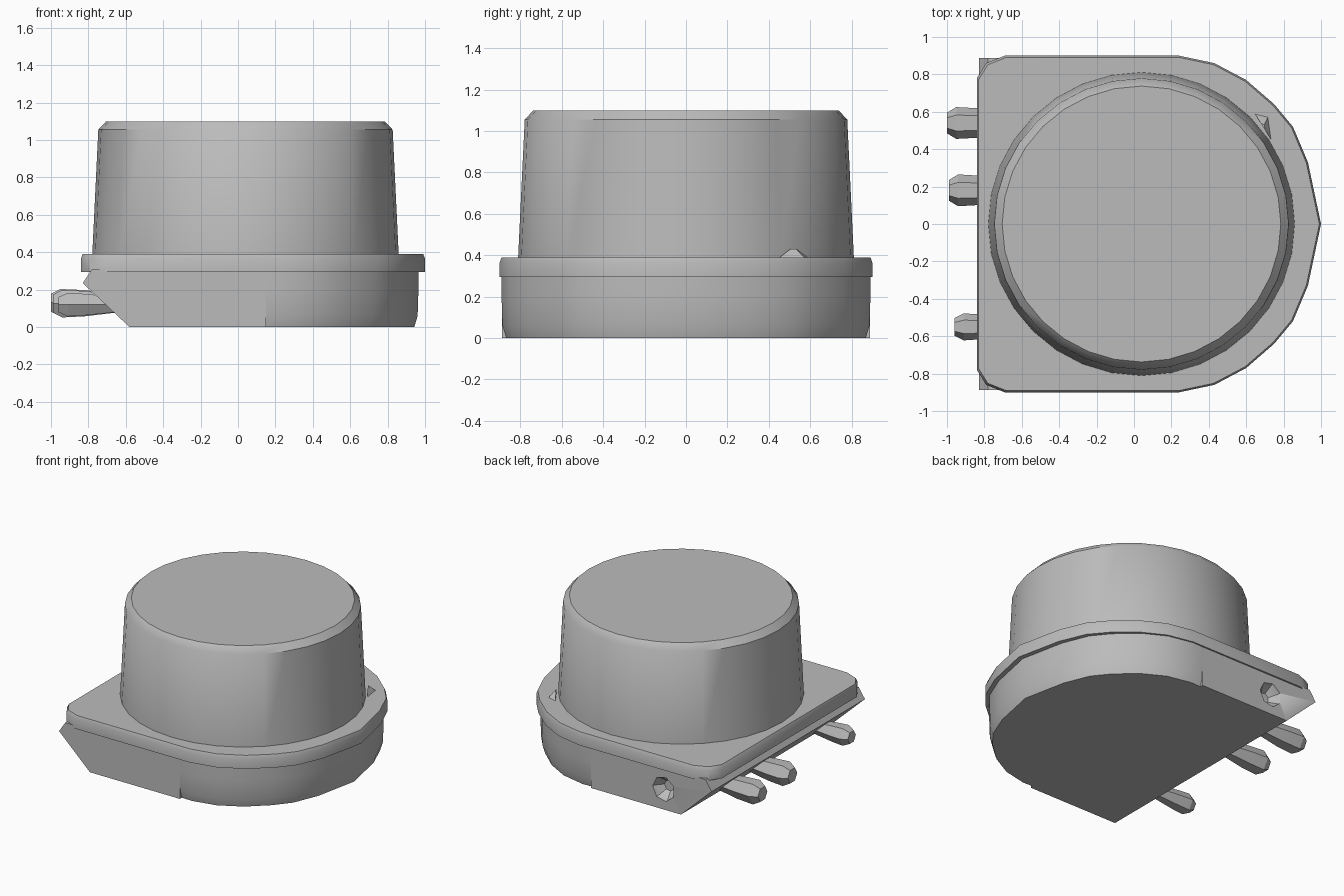
import bpy, bmesh, math

cube = bpy.data.objects.get("Cube")
if cube:
    bpy.data.objects.remove(cube, do_unlink=True)

grey = bpy.data.materials.new("plain grey")
grey.use_nodes = True
grey.diffuse_color = (0.5, 0.5, 0.5, 1)
grey.node_tree.nodes["Principled BSDF"].inputs["Base Color"].default_value = (0.5, 0.5, 0.5, 1)


def loft(name, rings, sharp=35):
    """Skin a stack of equal-length point rings and cap both ends."""
    bm = bmesh.new()
    loops = [[bm.verts.new(p) for p in ring] for ring in rings]
    n = len(loops[0])
    for a, b in zip(loops, loops[1:]):
        for i in range(n):
            j = (i + 1) % n
            bm.faces.new((a[i], a[j], b[j], b[i]))
    bm.faces.new(loops[0])
    bm.faces.new(loops[-1])
    bmesh.ops.recalc_face_normals(bm, faces=bm.faces)
    mesh = bpy.data.meshes.new(name)
    bm.to_mesh(mesh)
    bm.free()
    mesh.materials.append(grey)
    mesh.shade_smooth()
    mesh.set_sharp_from_angle(angle=math.radians(sharp))
    obj = bpy.data.objects.new(name, mesh)
    bpy.context.collection.objects.link(obj)
    return obj


def mirrored(half):
    """Close a half outline, given from +y round to the x axis."""
    return half + [(x, -y) for x, y in reversed(half) if y > 0]


def circle(r, z, cx=0.04, n=32):
    return [(cx + r * math.cos(math.tau * i / n), r * 0.99 * math.sin(math.tau * i / n), z)
            for i in range(n)]


round_end = [(0.24, 0.9), (0.43, 0.86), (0.6, 0.77), (0.75, 0.64),
             (0.85, 0.52), (0.93, 0.33), (1.0, 0)]

# Flange plate: square corners clipped on one end, rounded on the other
flange = mirrored([(-0.84, 0.78), (-0.79, 0.86), (-0.69, 0.9)] + round_end)


def flange_ring(inset, z):
    k = 1 - inset
    return [(0.08 + (x - 0.08) * k, y * k, z) for x, y in flange]


loft("flange_plate", [flange_ring(0, 0.295), flange_ring(0, 0.365), flange_ring(0.01, 0.39)])


# Rounded half of the base
def body_ring(inset, z):
    pts = mirrored([(0.12, 0.895)] + round_end)
    return [(0.12 + (x - 0.12) * (0.96 - inset), y * (0.99 - inset), z) for x, y in pts]


loft("rounded_base", [body_ring(0.025, 0), body_ring(0.005, 0.06), body_ring(0, 0.2), body_ring(0, 0.31)])

# Square half of the base, undercut by a slope
w = 0.888
block = loft("square_base", [
    [(-0.58, y, 0), (0.15, y, 0), (0.15, y, 0.31), (-0.78, y, 0.31), (-0.83, y, 0.235)]
    for y in (-w, w)])

# Faceted dent in the back of the square half
dent = loft("dent_cutter", [
    [(-0.44 + r * math.cos(a), y, 0.15 + r * math.sin(a)) for a in [math.tau * i / 7 for i in range(7)]]
    for r, y in ((0.1, 0.93), (0.085, 0.87), (0.04, 0.82))])
dent.hide_render = True
cut = block.modifiers.new("dent", "BOOLEAN")
cut.operation = "DIFFERENCE"
cut.object = dent
bpy.context.view_layer.objects.active = block
bpy.ops.object.modifier_apply(modifier=cut.name)
bpy.data.objects.remove(dent, do_unlink=True)

# Tall tapered cap with a soft upper edge
loft("cap", [circle(0.82, 0.37), circle(0.787, 1.055), circle(0.745, 1.1)], 40)


# Pins sticking out of the slope
def pin(name, y, size, reach, z):
    rings = []
    for x, r in ((-0.58, 0.045), (-0.82, 0.078), (reach + 0.05, 0.085), (reach, 0.055)):
        rings.append([(x, y + size * r * math.cos(math.tau * i / 6),
                       z + size * r * math.sin(math.tau * i / 6)) for i in range(6)])
    loft(name, rings, 20)


pin("back_pin", 0.54, 1.0, -1.0, 0.13)
pin("middle_pin", 0.18, 1.0, -0.99, 0.125)
pin("front_pin", -0.55, 0.85, -0.96, 0.12)

# Small wedge at the foot of the cap
foot = [(0.64, 0.6), (0.74, 0.44), (0.72, 0.58)]
loft("cap_wedge", [[(x, y, 0.38) for x, y in foot],
                   [(0.69 + (x - 0.69) * 0.2, 0.52 + (y - 0.52) * 0.2, 0.43) for x, y in foot]], 20)
